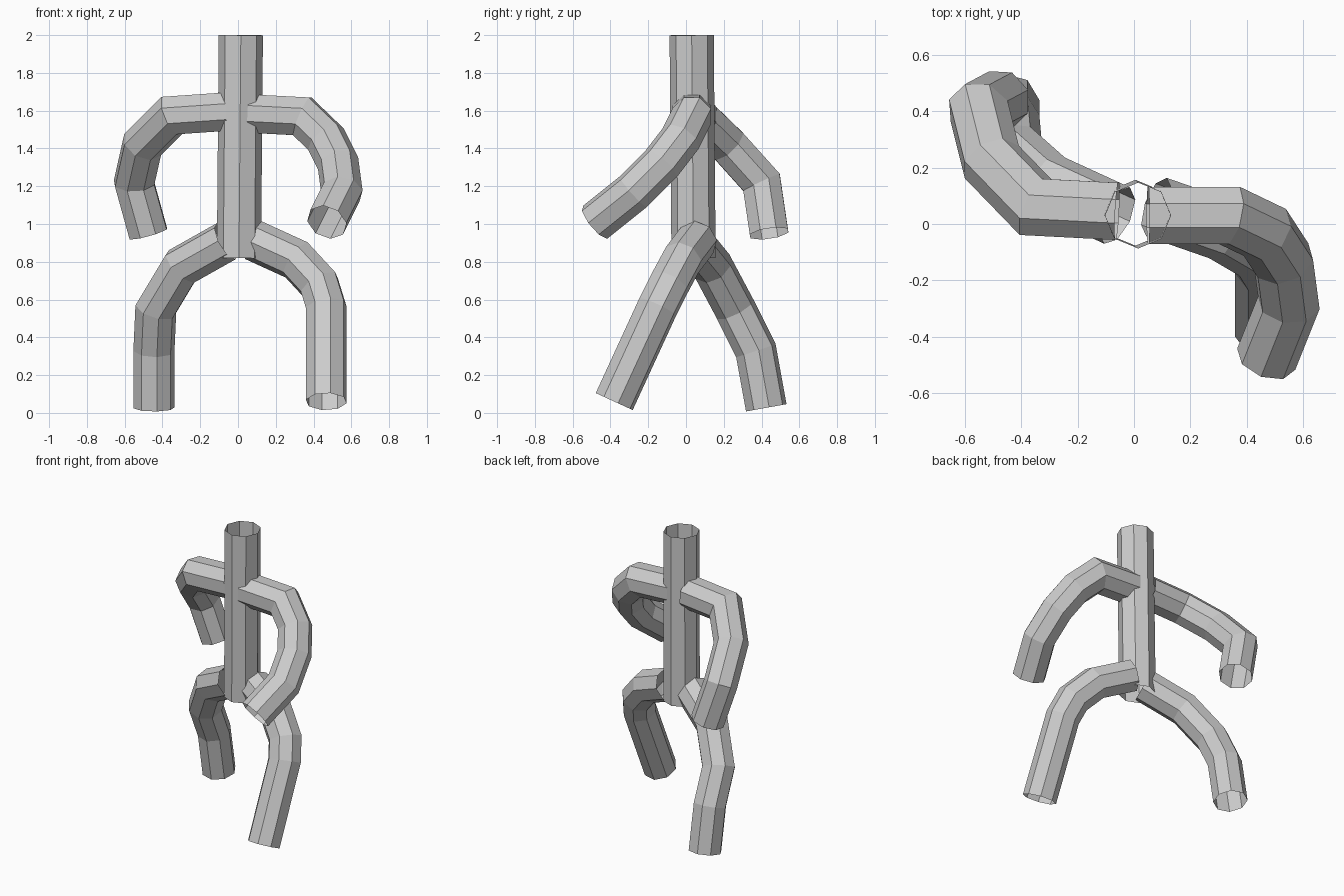
import bpy, bmesh, math
from mathutils import Vector

if "Cube" in bpy.data.objects:
    bpy.data.objects.remove(bpy.data.objects["Cube"])


def tube(name, path, radius, sides=8, turn=0.0):
    """Open-ended faceted tube with mitred joints along a path."""
    pts = [Vector(p) for p in path]
    dirs = [(b - a).normalized() for a, b in zip(pts, pts[1:])]
    up = Vector((0, 0, 1)) if abs(dirs[0].z) < 0.9 else Vector((0, 1, 0))
    u = (up - dirs[0] * up.dot(dirs[0])).normalized()
    v = dirs[0].cross(u)
    angles = [turn + 2 * math.pi * i / sides for i in range(sides)]
    ring = [pts[0] + radius * (u * math.cos(a) + v * math.sin(a)) for a in angles]
    bm = bmesh.new()
    prev = [bm.verts.new(c) for c in ring]
    for k, d in enumerate(dirs):
        # slide the ring along the segment to the mitre plane
        n = d + dirs[k + 1] if k + 1 < len(dirs) else d
        ring = [c + d * ((pts[k + 1] - c).dot(n) / d.dot(n)) for c in ring]
        cur = [bm.verts.new(c) for c in ring]
        for i in range(sides):
            j = (i + 1) % sides
            bm.faces.new((prev[i], prev[j], cur[j], cur[i]))
        prev = cur
    bmesh.ops.recalc_face_normals(bm, faces=bm.faces)
    mesh = bpy.data.meshes.new(name)
    bm.to_mesh(mesh)
    bm.free()
    bpy.context.collection.objects.link(bpy.data.objects.new(name, mesh))


# Torso
tube("torso", [(0.005, 0.04, 0.82), (0.015, 0.03, 2.0)], 0.117)

# Arms: one swings forward, the other back
tube("right_arm", [(0.05, 0.03, 1.585), (0.34, 0.03, 1.57), (0.465, -0.03, 1.45),
                   (0.53, -0.13, 1.32), (0.55, -0.28, 1.17), (0.47, -0.48, 1.01)], 0.11, turn=0.39)
tube("left_arm", [(-0.06, 0.045, 1.595), (-0.35, 0.06, 1.575), (-0.505, 0.22, 1.42),
                  (-0.55, 0.40, 1.22), (-0.475, 0.44, 0.95)], 0.11, turn=0.39)

# Legs: opposite stride
tube("right_leg", [(0.08, 0.06, 0.915), (0.31, -0.02, 0.81), (0.43, -0.09, 0.68),
                   (0.467, -0.15, 0.56), (0.467, -0.38, 0.06)], 0.11)
tube("left_leg", [(-0.06, 0.03, 0.91), (-0.30, 0.14, 0.775), (-0.435, 0.26, 0.55),
                  (-0.445, 0.37, 0.33), (-0.445, 0.425, 0.027)], 0.11)
